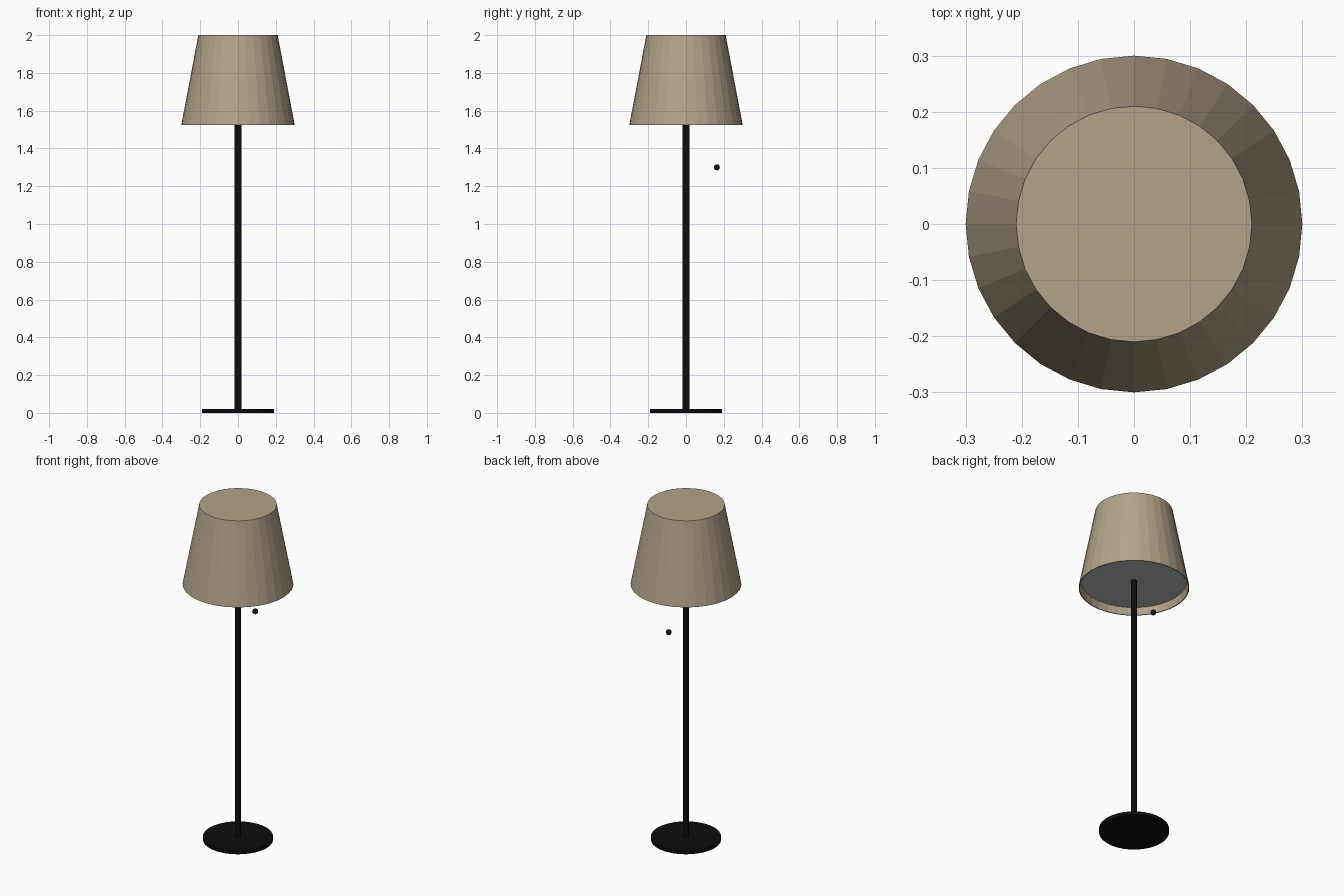
import bpy
import bmesh
import math

cube = bpy.data.objects.get("Cube")
if cube:
    bpy.data.objects.remove(cube, do_unlink=True)


def material(name, rgb):
    mat = bpy.data.materials.new(name)
    mat.use_nodes = True
    colour = (*rgb, 1)
    mat.diffuse_color = colour
    mat.node_tree.nodes["Principled BSDF"].inputs["Base Color"].default_value = colour
    return mat


beige = material("beige fabric", (0.45, 0.37, 0.25))
black = material("black metal", (0.004, 0.004, 0.004))
grey = material("light grey diffuser", (0.48, 0.495, 0.495))


def lathe(name, profile, sides, mat):
    """Revolve a (radius, height) profile; a zero radius becomes a single pole point."""
    bm = bmesh.new()
    rings = []
    for r, z in profile:
        if r == 0:
            rings.append([bm.verts.new((0, 0, z))] * sides)
        else:
            angles = [math.tau * i / sides for i in range(sides)]
            rings.append([bm.verts.new((r * math.cos(a), r * math.sin(a), z)) for a in angles])
    for low, high in zip(rings, rings[1:]):
        for i in range(sides):
            j = (i + 1) % sides
            corners = dict.fromkeys((low[i], low[j], high[j], high[i]))
            bm.faces.new(list(corners))
    bmesh.ops.recalc_face_normals(bm, faces=bm.faces)
    mesh = bpy.data.meshes.new(name)
    bm.to_mesh(mesh)
    bm.free()
    mesh.materials.append(mat)
    obj = bpy.data.objects.new(name, mesh)
    bpy.context.collection.objects.link(obj)
    return obj


def disc(name, radius, bottom, top, sides, mat):
    return lathe(name, [(0, bottom), (radius, bottom), (radius, top), (0, top)], sides, mat)


# Foot and stem
disc("base", 0.19, 0, 0.02, 32, black)
disc("pole", 0.0175, 0.01, 1.58, 16, black)

# Faceted shade: closed top, thin wall, open underside
lathe("shade", [(0, 2), (0.21, 2), (0.3, 1.525), (0.295, 1.525), (0.206, 1.993), (0, 1.993)], 32, beige)

# Recessed panel inside the lower rim
disc("diffuser", 0.288, 1.568, 1.573, 32, grey)

# Small round pull knob behind the stem
bpy.ops.mesh.primitive_uv_sphere_add(segments=16, ring_count=8, radius=0.016, location=(0, 0.163, 1.3))
knob = bpy.context.object
knob.name = "pull_knob"
knob.data.materials.append(black)
